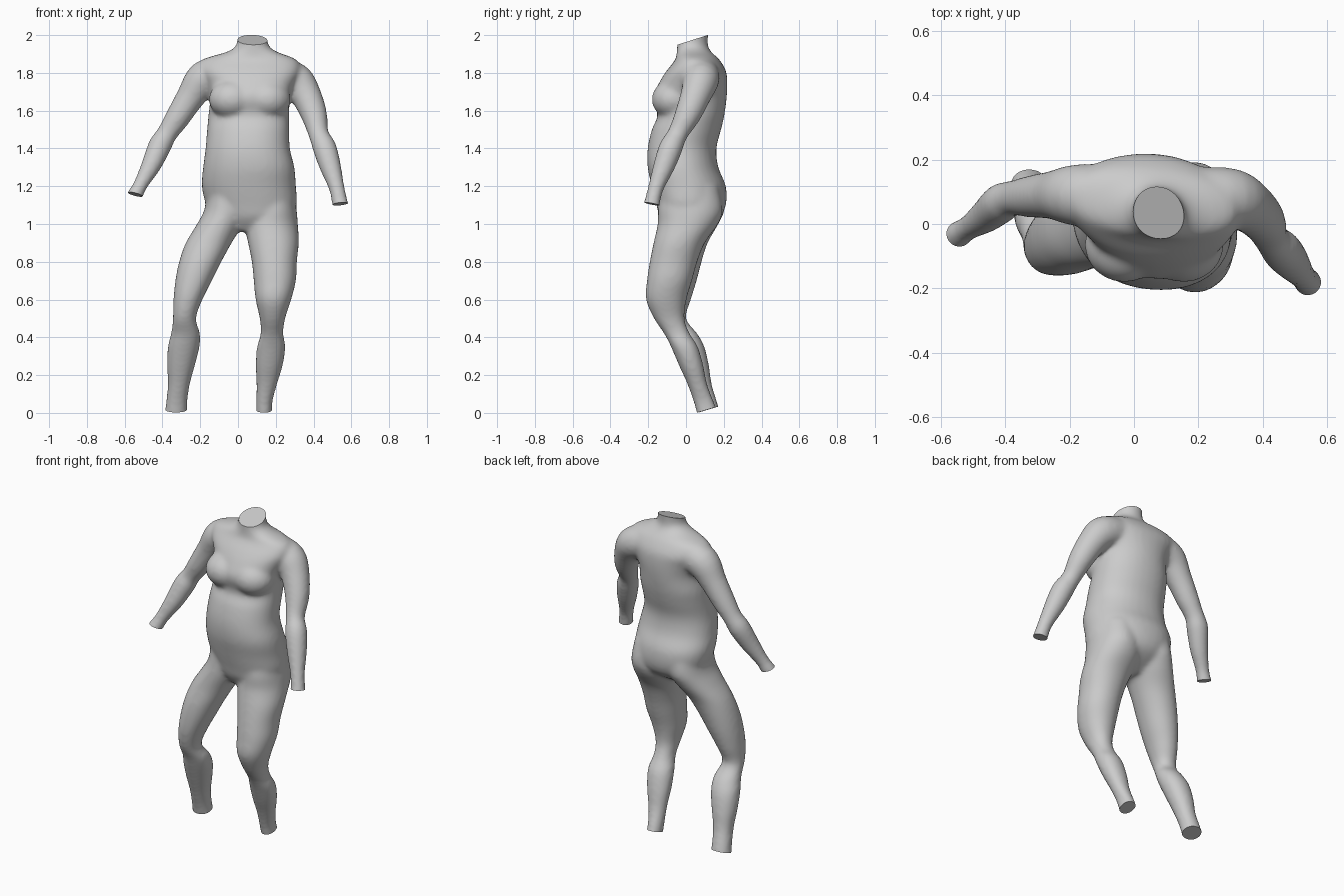
import bpy, bmesh, math
from mathutils import Vector, Matrix

SIDES = 32
bm = bmesh.new()


def dense(rows, steps=4):
    """Catmull-Rom interpolation through rows of numbers."""
    out = []
    for i in range(len(rows) - 1):
        a, b, c, d = (rows[min(max(i + k, 0), len(rows) - 1)] for k in (-1, 0, 1, 2))
        for s in range(steps):
            t = s / steps
            out.append([0.5 * (2 * q + (r - p) * t + (2 * p - 5 * q + 4 * r - u) * t * t
                               + (3 * q - p - 3 * r + u) * t ** 3)
                        for p, q, r, u in zip(a, b, c, d)])
    out.append(list(rows[-1]))
    return out


def skin(rings):
    """Closed tube through rings of points."""
    vs = [[bm.verts.new(p) for p in ring] for ring in rings]
    for a, b in zip(vs, vs[1:]):
        for j in range(SIDES):
            k = (j + 1) % SIDES
            bm.faces.new((a[j], a[k], b[k], b[j]))
    bm.faces.new(vs[0])
    bm.faces.new(vs[-1][::-1])


def level_loft(rows, power=2.0, twist=0.0):
    """Horizontal rounded sections: z, x min, x max, y min, y max."""
    rings = []
    for z, x0, x1, y0, y1 in dense(rows):
        e = 2 / power if z < 1.9 else 1.0
        ring = []
        for j in range(SIDES):
            a = 2 * math.pi * j / SIDES
            c, s = math.cos(a), math.sin(a)
            dx = (x1 - x0) / 2 * math.copysign(abs(c) ** e, c)
            dy = (y1 - y0) / 2 * math.copysign(abs(s) ** e, s)
            ring.append(((x0 + x1) / 2 + dx, (y0 + y1) / 2 + dy - twist * dx, z))
        rings.append(ring)
    skin(rings)


def tube(rows):
    """Round sections square to a path: x, y, z, radius."""
    pts = dense(rows)
    rings = []
    for i, p in enumerate(pts):
        d = (Vector(pts[min(i + 1, len(pts) - 1)][:3]) - Vector(pts[max(i - 1, 0)][:3])).normalized()
        u = d.cross(Vector((0, 1, 0))).normalized()
        v = d.cross(u)
        rings.append([Vector(p[:3]) + p[3] * (u * math.cos(a) + v * math.sin(a))
                      for a in (2 * math.pi * j / SIDES for j in range(SIDES))])
    skin(rings)


# torso and neck, turned slightly
level_loft([
    (2.06, -0.007, 0.162, -0.045, 0.125), (1.96, -0.005, 0.157, -0.047, 0.115),
    (1.915, -0.05, 0.2, -0.048, 0.13), (1.87, -0.19, 0.31, -0.055, 0.175),
    (1.81, -0.21, 0.33, -0.102, 0.21), (1.75, -0.17, 0.305, -0.14, 0.218),
    (1.67, -0.148, 0.275, -0.172, 0.215), (1.575, -0.157, 0.272, -0.15, 0.202),
    (1.50, -0.164, 0.272, -0.18, 0.185), (1.40, -0.172, 0.275, -0.202, 0.16),
    (1.30, -0.185, 0.299, -0.202, 0.17), (1.20, -0.192, 0.307, -0.18, 0.21),
    (1.10, -0.168, 0.31, -0.155, 0.21), (1.03, -0.12, 0.27, -0.135, 0.17),
    (0.96, -0.02, 0.09, -0.08, 0.06)], 2.15, 0.08)

# chest
for x in (-0.03, 0.155):
    bmesh.ops.create_uvsphere(bm, u_segments=24, v_segments=16, radius=1,
                              matrix=Matrix.Translation((x, -0.065, 1.66)) @ Matrix.Diagonal((0.125, 0.117, 0.105, 1)))

# legs
level_loft([
    (1.2, 0.07, 0.29, -0.13, 0.17), (1.08, 0.055, 0.31, -0.148, 0.195),
    (1.0, 0.035, 0.317, -0.15, 0.17),
    (0.9, 0.053, 0.322, -0.172, 0.1), (0.8, 0.073, 0.312, -0.192, 0.06),
    (0.7, 0.083, 0.307, -0.207, 0.032), (0.6, 0.093, 0.282, -0.212, 0.003),
    (0.5, 0.115, 0.25, -0.17, -0.008), (0.42, 0.12, 0.24, -0.117, 0.02),
    (0.35, 0.1, 0.252, -0.08, 0.063), (0.25, 0.093, 0.237, -0.037, 0.092),
    (0.15, 0.098, 0.207, 0.008, 0.113), (0.05, 0.096, 0.182, 0.042, 0.152),
    (-0.06, 0.094, 0.184, 0.072, 0.195)], 2.1)
level_loft([
    (1.2, -0.16, 0.05, -0.12, 0.19), (1.08, -0.177, 0.05, -0.13, 0.205),
    (1.0, -0.217, 0.025, -0.135, 0.172),
    (0.9, -0.277, -0.033, -0.142, 0.115), (0.8, -0.312, -0.088, -0.157, 0.083),
    (0.7, -0.332, -0.138, -0.162, 0.057), (0.6, -0.342, -0.188, -0.157, 0.027),
    (0.5, -0.345, -0.222, -0.132, 0.0), (0.42, -0.355, -0.2, -0.09, 0.06),
    (0.35, -0.372, -0.203, -0.062, 0.098), (0.25, -0.376, -0.228, -0.022, 0.122),
    (0.15, -0.372, -0.255, 0.018, 0.137), (0.05, -0.382, -0.268, 0.053, 0.167),
    (-0.06, -0.396, -0.266, 0.083, 0.195)], 2.1)

# arms
tube([(-0.08, 0.09, 1.80, 0.095), (-0.18, 0.09, 1.768, 0.096), (-0.252, 0.09, 1.67, 0.076),
      (-0.325, 0.085, 1.555, 0.065), (-0.378, 0.08, 1.475, 0.055), (-0.413, 0.065, 1.415, 0.062),
      (-0.46, 0.025, 1.31, 0.053), (-0.515, -0.012, 1.21, 0.039), (-0.547, -0.033, 1.15, 0.043),
      (-0.58, -0.055, 1.09, 0.046)])
tube([(0.2, 0.085, 1.79, 0.092), (0.3, 0.078, 1.76, 0.096), (0.358, 0.053, 1.685, 0.082),
      (0.402, 0.01, 1.58, 0.07), (0.427, -0.045, 1.475, 0.054), (0.458, -0.08, 1.405, 0.063),
      (0.487, -0.115, 1.31, 0.058), (0.523, -0.16, 1.19, 0.042), (0.54, -0.18, 1.11, 0.043),
      (0.555, -0.2, 1.04, 0.046)])


def make_object(name, mesh_bm):
    bmesh.ops.recalc_face_normals(mesh_bm, faces=mesh_bm.faces)
    me = bpy.data.meshes.new(name)
    mesh_bm.to_mesh(me)
    mesh_bm.free()
    ob = bpy.data.objects.new(name, me)
    bpy.context.collection.objects.link(ob)
    return ob


body = make_object("body", bm)

# blocks that trim neck, wrists and ankles flat
cut = bmesh.new()
for centre, normal in [((0.077, 0.036, 1.975), (0, -0.32, 1)),
                       ((-0.547, -0.033, 1.158), (-0.25, -0.2, -0.95)),
                       ((0.54, -0.18, 1.106), (0.1, -0.19, -1)),
                       ((0.14, 0.105, 0.015), (0, 0.3, -1)),
                       ((-0.328, 0.12, 0.018), (0, 0.3, -1))]:
    n = Vector(normal).normalized()
    place = Matrix.Translation(Vector(centre) + n * 0.12) @ n.to_track_quat('Z', 'Y').to_matrix().to_4x4()
    bmesh.ops.create_cube(cut, size=0.24, matrix=place)
cutter = make_object("trim_blocks", cut)
cutter.hide_render = True

# fuse the parts into one skin, soften the joins, trim the ends
m = body.modifiers.new("fuse", 'REMESH')
m.mode = 'VOXEL'
m.voxel_size = 0.011
m = body.modifiers.new("soften", 'SMOOTH')
m.factor = 0.5
m.iterations = 16
m = body.modifiers.new("trim", 'BOOLEAN')
m.operation = 'DIFFERENCE'
m.solver = 'EXACT'
m.object = cutter

bpy.context.view_layer.objects.active = body
body.select_set(True)
for name in ("fuse", "soften", "trim"):
    bpy.ops.object.modifier_apply(modifier=name)
bpy.data.objects.remove(cutter)
bpy.ops.object.shade_smooth_by_angle(angle=math.radians(40))
